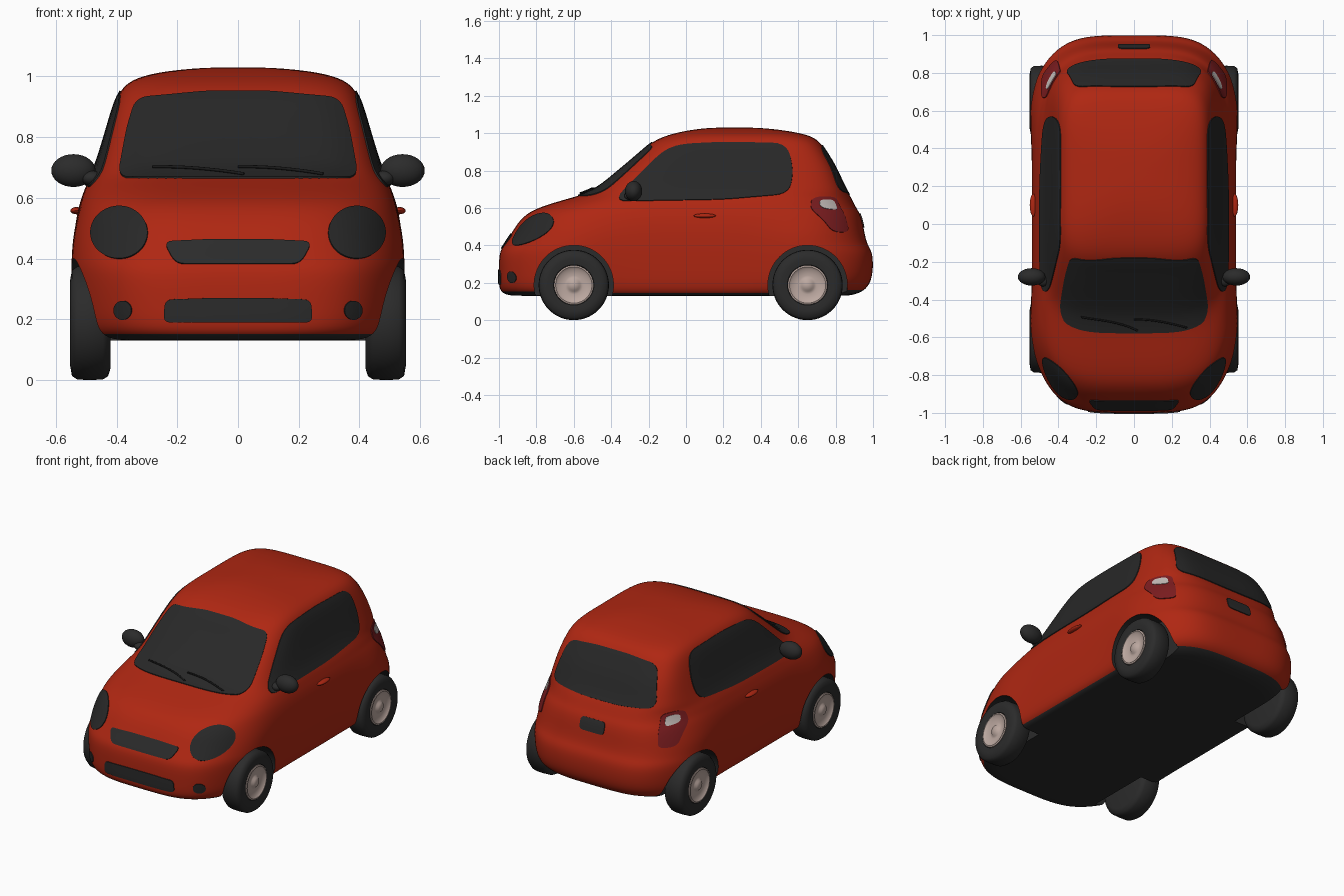
import bpy, bmesh, math
from mathutils import Vector, Matrix
from mathutils.bvhtree import BVHTree

if "Cube" in bpy.data.objects:
    bpy.data.objects.remove(bpy.data.objects["Cube"])


def material(name, r, g, b):
    m = bpy.data.materials.new(name)
    m.diffuse_color = (r, g, b, 1)
    m.use_nodes = True
    m.node_tree.nodes["Principled BSDF"].inputs["Base Color"].default_value = m.diffuse_color
    return m


RED = material("red_paint", 0.43, 0.020, 0.006)
GLASS = material("dark_glass", 0.021, 0.021, 0.021)
BLACK = material("black_rubber", 0.024, 0.024, 0.024)
RIM = material("pale_metal", 0.50, 0.39, 0.35)
LAMP = material("dark_red_lamp", 0.20, 0.012, 0.014)
WHITE = material("white_lamp", 0.55, 0.50, 0.48)
WIPER = material("wiper_black", 0.010, 0.010, 0.010)


def finish(bm, name, mat, angle=40):
    me = bpy.data.meshes.new(name)
    bm.to_mesh(me)
    bm.free()
    me.materials.append(mat)
    for p in me.polygons:
        p.use_smooth = True
    me.set_sharp_from_angle(angle=math.radians(angle))
    ob = bpy.data.objects.new(name, me)
    bpy.context.collection.objects.link(ob)
    return ob


def bake(ob):
    dg = bpy.context.evaluated_depsgraph_get()
    me = bpy.data.meshes.new_from_object(ob.evaluated_get(dg))
    ob.modifiers.clear()
    ob.data = me


# Body shell: stacked rounded plan rings (height, front y, back y, half width, squareness)
ROWS = [
    (0.130, -0.86, 0.80, 0.42, 3.6), (0.130, -0.95, 0.88, 0.49, 3.7),
    (0.150, -0.99, 0.94, 0.515, 3.9), (0.185, -1.00, 0.98, 0.528, 4.1),
    (0.25, -1.00, 1.00, 0.535, 4.2), (0.36, -1.00, 1.00, 0.54, 4.3),
    (0.40, -0.975, 0.97, 0.54, 4.2), (0.46, -0.935, 0.955, 0.54, 4.0),
    (0.52, -0.90, 0.945, 0.535, 3.9), (0.57, -0.85, 0.93, 0.525, 3.9),
    (0.60, -0.79, 0.91, 0.515, 3.9), (0.63, -0.70, 0.895, 0.505, 4.0),
    (0.66, -0.59, 0.88, 0.49, 4.3), (0.69, -0.50, 0.86, 0.475, 5.0),
    (0.74, -0.43, 0.835, 0.457, 5.5), (0.82, -0.335, 0.80, 0.433, 6.0),
    (0.90, -0.24, 0.75, 0.41, 6.0), (0.955, -0.18, 0.715, 0.388, 5.5),
    (0.99, -0.10, 0.66, 0.35, 4.8), (1.013, 0.0, 0.54, 0.27, 4.0),
    (1.027, 0.10, 0.42, 0.15, 3.0), (1.030, 0.20, 0.32, 0.05, 2.5)]
N = 64
bm = bmesh.new()
rings = []
for z, yf, yb, w, n in ROWS:
    ring = []
    for i in range(N):
        t = 2 * math.pi * i / N
        c, s = math.cos(t), math.sin(t)
        r = (abs(c) ** n + abs(s) ** n) ** (-1 / n)
        y = (yf + yb) / 2 + (yb - yf) / 2 * r * s
        # wheel arch bulges
        low = max(0, min(1, (0.66 - z) / 0.2))
        flare = 1 + low * (0.045 * math.exp(-((y + 0.62) / 0.2) ** 2)
                           + 0.065 * math.exp(-((y - 0.70) / 0.22) ** 2))
        ring.append(bm.verts.new((w * r * c * flare, y, z)))
    rings.append(ring)
for a, b in zip(rings, rings[1:]):
    for i in range(N):
        j = (i + 1) % N
        bm.faces.new((a[i], a[j], b[j], b[i]))
bm.faces.new(rings[0][::-1])
bm.faces.new(rings[-1])
body = finish(bm, "body", RED)
sub = body.modifiers.new("smooth", 'SUBSURF')
sub.levels = 2
bake(body)
bm = bmesh.new()
bm.from_mesh(body.data)
SURFACE = BVHTree.FromBMesh(bm)
bm.free()

# Wheel wells cut from the body
AXLES = (-0.60, 0.65)
WZ, WELL = 0.188, 0.212
bm = bmesh.new()
for y in AXLES:
    for s in (1, -1):
        bmesh.ops.create_cone(bm, cap_ends=True, segments=64, radius1=WELL, radius2=WELL, depth=0.4,
                              matrix=Matrix.Translation((s * 0.585, y, WZ)) @ Matrix.Rotation(math.pi / 2, 4, 'Y'))
cutter = finish(bm, "well_cutter", BLACK)
cutter.hide_render = True
cut = body.modifiers.new("wells", 'BOOLEAN')
cut.operation = 'DIFFERENCE'
cut.solver = 'EXACT'
cut.object = cutter
bake(body)
bpy.data.objects.remove(cutter)
me = body.data
me.materials.clear()
me.materials.append(RED)
me.materials.append(BLACK)
for p in me.polygons:
    c, nrm = p.center, p.normal
    in_well = abs(c.x) > 0.37 and any(math.hypot(c.y - y, c.z - WZ) < WELL + 0.002 for y in AXLES)
    outer_skin = abs(c.x) > 0.44 and abs(nrm.x) > 0.6
    floor = c.z < 0.16 and nrm.z < -0.7
    p.material_index = 1 if floor or (in_well and not outer_skin) else 0
    p.use_smooth = True
me.set_sharp_from_angle(angle=math.radians(40))


# Plates laid on the body surface
def rounded(poly, r):
    pts, k = [], len(poly)
    for i in range(k):
        p, a, b = (Vector(poly[j % k]) for j in (i, i - 1, i + 1))
        da, db = a - p, b - p
        a = p + da.normalized() * min(r, 0.45 * da.length)
        b = p + db.normalized() * min(r, 0.45 * db.length)
        pts += [a.lerp(p, t / 5).lerp(p.lerp(b, t / 5), t / 5) for t in range(6)]
    out = []
    for i, p in enumerate(pts):
        q = pts[(i + 1) % len(pts)]
        m = max(1, math.ceil((q - p).length / 0.03))
        out += [p.lerp(q, j / m) for j in range(m)]
    return out


def project(u, v, side, off):
    origin, d = {'front': ((u, -3, v), (0, 1, 0)), 'back': ((u, 3, v), (0, -1, 0)),
                 'right': ((3, u, v), (-1, 0, 0)), 'left': ((-3, u, v), (1, 0, 0))}[side]
    loc, nrm, _, _ = SURFACE.ray_cast(Vector(origin), Vector(d))
    if nrm.dot(Vector(d)) > 0:
        nrm = -nrm
    return loc + nrm * off, Vector(d)


def plate(name, outline, side, mat, off=0.005, steps=9):
    mid = sum(outline, Vector((0, 0))) / len(outline)
    bm = bmesh.new()
    hub, d = project(mid.x, mid.y, side, off)
    hub = bm.verts.new(hub)
    prev, k = None, len(outline)
    levels = [(i / steps, off) for i in range(1, steps + 1)] + [(1.004, -0.003)]
    for f, o in levels:
        ring = [bm.verts.new(project(*mid.lerp(p, f), side, o)[0]) for p in outline]
        for i in range(k):
            j = (i + 1) % k
            bm.faces.new((hub, ring[i], ring[j]) if prev is None else (prev[i], ring[i], ring[j], prev[j]))
        prev = ring
    bm.normal_update()
    bmesh.ops.reverse_faces(bm, faces=[f for f in bm.faces if f.normal.dot(d) > 0])
    return finish(bm, name, mat, 60)


def mirrored(half):
    return half + [(-x, z) for x, z in reversed(half)]


def ellipse(cx, cz, rx, rz):
    return [Vector((cx + rx * math.cos(i * math.pi / 20), cz + rz * math.sin(i * math.pi / 20))) for i in range(40)]


# Windows
plate("windscreen", rounded(mirrored([(0.10, 0.95), (0.335, 0.928), (0.365, 0.83), (0.395, 0.665)]), 0.04),
      'front', GLASS)
plate("rear_window", rounded(mirrored([(0.12, 0.935), (0.31, 0.92), (0.365, 0.69), (0.12, 0.67)]), 0.06),
      'back', GLASS)
SIDE = [(-0.39, 0.635), (-0.23, 0.80), (-0.12, 0.905), (-0.03, 0.94), (0.2, 0.952), (0.54, 0.945),
        (0.575, 0.80), (0.55, 0.675), (0.2, 0.645)]
for side in ('right', 'left'):
    plate(side + "_side_window", rounded(SIDE, 0.08), side, GLASS)

# Grilles and number plate recess
plate("upper_grille", rounded(mirrored([(0.1, 0.462), (0.245, 0.455), (0.205, 0.382)]), 0.03), 'front', BLACK)
plate("lower_grille", rounded(mirrored([(0.1, 0.27), (0.24, 0.265), (0.245, 0.19)]), 0.025), 'front', BLACK)
plate("number_plate_recess", rounded(mirrored([(0.085, 0.57), (0.085, 0.495)]), 0.025), 'back', BLACK)

# Lamps
for s, side in ((1, "right"), (-1, "left")):
    plate(side + "_headlamp", ellipse(s * 0.39, 0.485, 0.093, 0.086), 'front', GLASS)
    plate(side + "_fog_lamp", ellipse(s * 0.378, 0.23, 0.029, 0.031), 'front', GLASS, steps=3)
    tail = [(s * x, z) for x, z in ((0.385, 0.655), (0.455, 0.665), (0.49, 0.58), (0.485, 0.47), (0.41, 0.47))]
    plate(side + "_tail_lamp", rounded(tail, 0.03), 'back', LAMP)
    spot = [(s * x, z) for x, z in ((0.405, 0.642), (0.45, 0.645), (0.465, 0.595), (0.415, 0.585))]
    plate(side + "_reversing_lamp", rounded(spot, 0.02), 'back', WHITE, off=0.008, steps=4)


# Wipers
for name, x0, x1 in (("left_wiper", -0.28, 0.02), ("right_wiper", 0.0, 0.28)):
    cu = bpy.data.curves.new(name, 'CURVE')
    cu.dimensions = '3D'
    cu.bevel_depth = 0.005
    cu.materials.append(WIPER)
    sp = cu.splines.new('POLY')
    sp.points.add(8)
    for i, p in enumerate(sp.points):
        t = i / 8
        p.co = (*project(x0 + (x1 - x0) * t, 0.695 - 0.025 * t * t, 'front', 0.010)[0], 1)
    bpy.context.collection.objects.link(bpy.data.objects.new(name, cu))


# Door mirrors and handles
def blob(name, loc, size, mat):
    bm = bmesh.new()
    bmesh.ops.create_uvsphere(bm, u_segments=32, v_segments=16, radius=1,
                              matrix=Matrix.Translation(loc) @ Matrix.Diagonal((*size, 1)))
    finish(bm, name, mat)


for s, side in ((1, "right"), (-1, "left")):
    blob(side + "_mirror", (s * 0.542, -0.28, 0.69), (0.073, 0.046, 0.054), BLACK)
    blob(side + "_mirror_arm", (s * 0.482, -0.295, 0.665), (0.035, 0.035, 0.025), BLACK)
    blob(side + "_door_handle", (s * 0.532, 0.10, 0.558), (0.02, 0.06, 0.012), RED)


# Wheels: profiles of (radius, x) turned about the axle
def turned(name, profile, s, y, mat):
    bm = bmesh.new()
    vs = [bm.verts.new((s * x, y, WZ + r)) for r, x in profile]
    es = [bm.edges.new(e) for e in zip(vs, vs[1:])]
    bmesh.ops.spin(bm, geom=vs + es, cent=(0, y, WZ), axis=(1, 0, 0), angle=2 * math.pi, steps=56)
    bmesh.ops.remove_doubles(bm, verts=bm.verts, dist=1e-4)
    bmesh.ops.recalc_face_normals(bm, faces=bm.faces)
    finish(bm, name, mat, 50)


TYRE = [(0, 0.425), (0.15, 0.42), (0.175, 0.428), (0.186, 0.445), (0.188, 0.49), (0.186, 0.53),
        (0.174, 0.547), (0.14, 0.553), (0.108, 0.548), (0.10, 0.53), (0, 0.53)]
HUB = [(0, 0.525), (0.104, 0.525), (0.105, 0.55), (0.097, 0.553), (0.085, 0.543), (0.05, 0.538),
       (0.035, 0.54), (0.028, 0.55), (0, 0.553)]
for y, end in zip(AXLES, ("front", "rear")):
    for s, side in ((1, "right"), (-1, "left")):
        turned(f"{end}_{side}_tyre", TYRE, s, y, BLACK)
        turned(f"{end}_{side}_rim", HUB, s, y, RIM)
